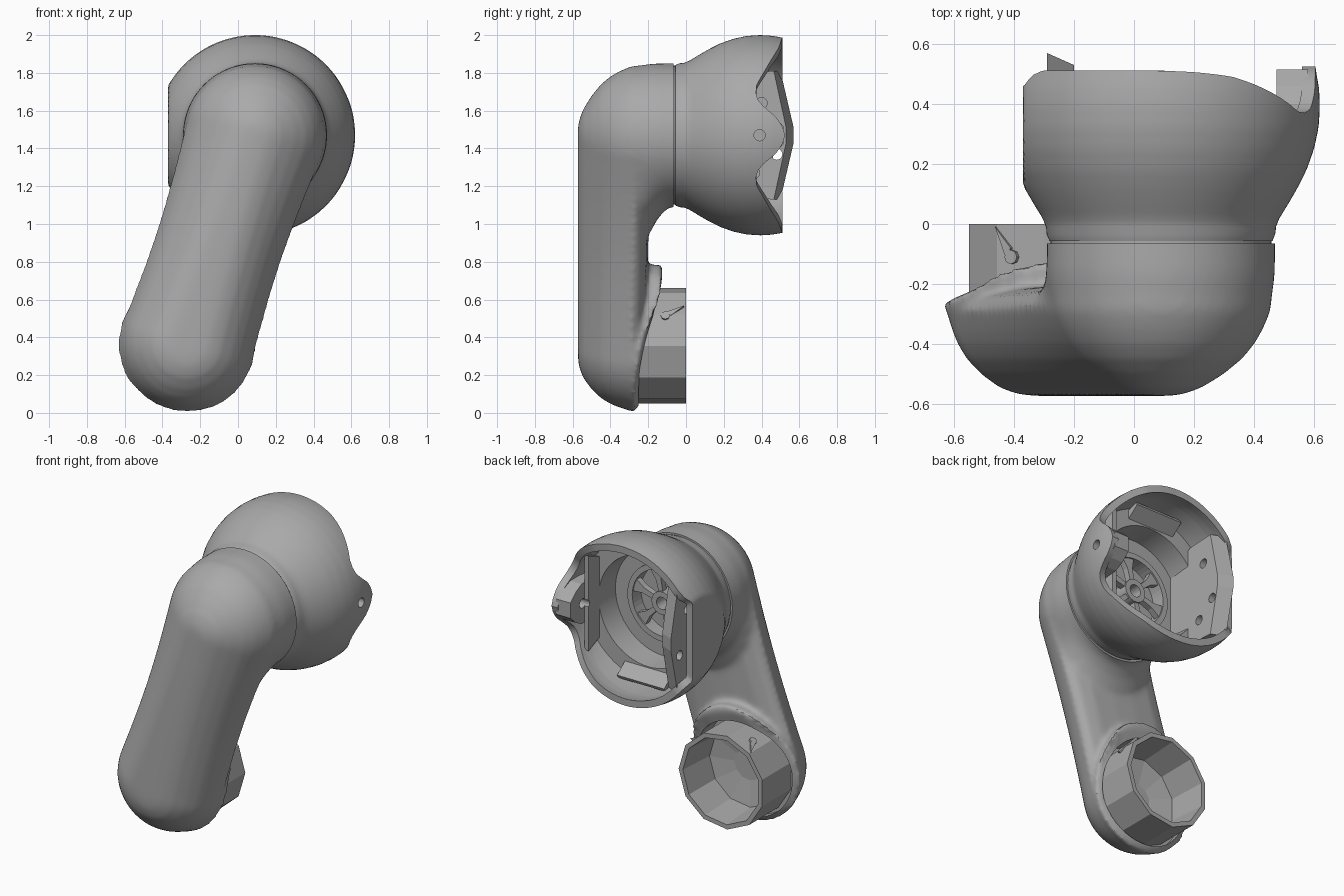
import bpy, bmesh, math
from mathutils import Vector

cube = bpy.data.objects.get("Cube")
if cube:
    bpy.data.objects.remove(cube, do_unlink=True)

grey = bpy.data.materials.new("shell_grey")
grey.use_nodes = True
COLOR = (0.4, 0.4, 0.4, 1)
grey.diffuse_color = COLOR
grey.node_tree.nodes["Principled BSDF"].inputs["Base Color"].default_value = COLOR

TOP, LOW = Vector((0.09, 0, 1.47)), Vector((-0.27, 0, 0.365))
AXIS = (LOW - TOP).normalized()
SIDE = Vector((-AXIS.z, 0, AXIS.x))
COLLAR = Vector((-0.255, 0, 0.355))


def loft(name, rings, caps=True, loop=False):
    """Skin a list of equal rings of points."""
    bm = bmesh.new()
    rows = [[bm.verts.new(p) for p in ring] for ring in rings]
    n = len(rows[0])
    for a, b in zip(rows, rows[1:] + (rows[:1] if loop else [])):
        for i in range(n):
            j = (i + 1) % n
            bm.faces.new((a[i], a[j], b[j], b[i]))
    if caps and not loop:
        bm.faces.new(rows[0])
        bm.faces.new(rows[-1])
    bmesh.ops.recalc_face_normals(bm, faces=bm.faces)
    mesh = bpy.data.meshes.new(name)
    bm.to_mesh(mesh)
    bm.free()
    mesh.materials.append(grey)
    obj = bpy.data.objects.new(name, mesh)
    bpy.context.collection.objects.link(obj)
    return obj


def ring(c, r, y, n=48):
    return [Vector((c.x + r * math.cos(2 * math.pi * i / n), y,
                    c.z + r * math.sin(2 * math.pi * i / n))) for i in range(n)]


def flared_ring(c, r, y, flare, toward):
    """Ring that swells only in one direction."""
    pts = []
    for p in ring(c, 1, 0, 64):
        d = p - c
        pts.append(c + d * (r + flare * max(0, d.dot(toward)) ** 3) + Vector((0, y, 0)))
    return pts


def prism(name, outline, x0, x1):
    """Extrude a (y, z) outline along x."""
    return loft(name, [[Vector((x, y, z)) for y, z in outline] for x in (x0, x1)])


def x_rod(name, y, z, r, x0, x1, n=20):
    pts = [(y + r * math.cos(2 * math.pi * i / n), z + r * math.sin(2 * math.pi * i / n)) for i in range(n)]
    return prism(name, pts, x0, x1)


def bake(obj):
    deps = bpy.context.evaluated_depsgraph_get()
    mesh = bpy.data.meshes.new_from_object(obj.evaluated_get(deps))
    obj.modifiers.clear()
    obj.data = mesh


def cut(obj, *cutters):
    for c in cutters:
        m = obj.modifiers.new("cut", 'BOOLEAN')
        m.operation, m.solver, m.object = 'DIFFERENCE', 'EXACT', c
    bake(obj)


def remove(*objs):
    for o in objs:
        bpy.data.objects.remove(o, do_unlink=True)


def smooth(obj, angle=35):
    bpy.ops.object.select_all(action='DESELECT')
    obj.select_set(True)
    bpy.context.view_layer.objects.active = obj
    bpy.ops.object.shade_smooth_by_angle(angle=math.radians(angle))


def interp(table, v):
    for (a, fa), (b, fb) in zip(table, table[1:]):
        if v <= b:
            t = max(0, (v - a) / (b - a))
            return fa + (fb - fa) * t
    return table[-1][1]


# Forearm shell: waisted capsule outline stacked in depth, blunter at the low end
outline = []
for center, r, start in ((TOP, 0.38, 0), (LOW, 0.365, math.pi)):
    other = LOW if center is TOP else TOP
    for i in range(25):
        a = start + math.pi * i / 24
        outline.append((center, (SIDE * math.cos(a) - AXIS * math.sin(a)) * r))
    for i in range(1, 16):
        t = i / 16
        half = r + (0.745 - 2 * r) * t - 0.025 * math.sin(math.pi * t)
        outline.append((center.lerp(other, t), SIDE * math.cos(start + math.pi) * half))
layers = ((-0.573, .07), (-0.567, .2), (-0.545, .36), (-0.5, .55), (-0.45, .71), (-0.4, .82),
          (-0.35, .895), (-0.3, .95), (-0.26, .975), (-0.22, .87), (-0.195, .6), (-0.185, .15))
body = []
for y, f in layers:
    body.append([])
    for c, d in outline:
        low = (TOP.z - c.z) / (TOP.z - LOW.z)
        back = -0.03 * low if y > -0.28 else 0
        body[-1].append(c + d * f ** (1 - 0.3 * low) + Vector((0, y + back, 0)))
arm = loft("arm_shell", body)

# Upper neck, flared only towards the forearm
neck = loft("neck", [flared_ring(TOP, r, y, flare, AXIS) for r, y, flare in (
    (.35, -0.3, .3), (.37, -0.24, .25), (.378, -0.18, .13), (.38, -0.15, .07), (.38, -0.11, .02),
    (.38, -0.08, 0), (.38, 0, 0))])

# Lower socket with a rim swept along the forearm axis
rim = ((-0.36, -0.272), (-0.06, -0.262), (0.11, -0.235), (0.2, -0.195), (0.3, -0.145), (0.37, -0.125))
socket = loft("socket", [flared_ring(LOW, .32, -0.36, .1, -AXIS),
                         [Vector((p.x, interp(rim, (LOW - p).dot(AXIS)), p.z))
                          for p in flared_ring(LOW, .367, 0, .06, -AXIS)]])
for part in (neck, socket):
    m = arm.modifiers.new("join", 'BOOLEAN')
    m.operation, m.solver, m.object = 'UNION', 'EXACT', part
m = arm.modifiers.new("blend", 'REMESH')
m.mode, m.voxel_size = 'VOXEL', 0.015
m = arm.modifiers.new("soften", 'SMOOTH')
m.factor, m.iterations = 0.5, 9
bake(arm)
trim = loft("trim", [ring(TOP, 0.6, -0.065), ring(TOP, 0.6, 0.2)])
bore = loft("bore", [ring(LOW, 0.325, -0.3), ring(LOW, 0.325, 0.1)])
cut(arm, trim, bore)
remove(neck, socket, trim, bore)
if not arm.data.materials:
    arm.data.materials.append(grey)
smooth(arm, 40)

# Faceted elbow collar: open cup with flat sides
N = 11
loft("elbow_collar", [ring(COLLAR, 0.1, -0.32, N), ring(COLLAR, 0.308, -0.31, N), ring(COLLAR, 0.308, 0, N),
                      ring(COLLAR, 0.278, 0, N), ring(COLLAR, 0.26, -0.25, N), ring(COLLAR, 0.1, -0.28, N)])
# Small screw bosses with slanted fins on the collar
for i, a in enumerate((0.55, 2.1)):
    d = Vector((math.cos(a), 0, math.sin(a)))
    u = Vector((-d.z, 0, d.x))
    base = COLLAR + d * 0.283 + Vector((0, -0.11, 0))
    boss = [[base + d * h + (u * math.cos(k * math.pi / 4) + Vector((0, math.sin(k * math.pi / 4), 0))) * 0.024
             for k in range(8)] for h in (0, 0.027)]
    loft(f"screw_boss_{i + 1}", boss)
    fin = (base + u * 0.02, base + Vector((0, 0.03, 0)), base + u * 0.06 + Vector((0, 0.1, 0)))
    loft(f"boss_fin_{i + 1}", [[p + d * h for p in fin] for h in (0, 0.027)])

# Shoulder shell: revolved bowl, one flat side, scalloped rim with a tab
profile = ((-0.056, .372), (-0.045, .38), (-0.01, .383), (0.02, .395), (0.06, .42), (0.12, .455), (0.18, .485),
           (0.25, .51), (0.32, .525), (0.39, .53), (0.45, .527), (0.52, .515))
tab_rim = ((0, .525), (0.05, .51), (0.1, .475), (0.14, .425), (0.18, .385), (0.22, .37), (0.27, .375),
           (0.33, .41), (0.4, .45), (0.47, .49), (0.53, .51))
flat_rim = ((-0.87, .46), (-0.83, .495), (-0.76, .512))
FLAT = -0.37
M = 144


def bowl_ring(s, wall=0.0, fixed=None):
    """Ring at fraction s from neck to rim; fixed gives a plain (y, radius)."""
    pts = []
    for i in range(M):
        a = 2 * math.pi * i / M
        dx, dz = math.cos(a), math.sin(a)
        edge = interp(tab_rim, abs(dz) * 0.53) if dx > 0 else interp(flat_rim, dx)
        if fixed:
            y, r = fixed
        else:
            y = -0.056 + s * (edge + 0.056)
            r = interp(profile, y) - wall
        pts.append(Vector((max(TOP.x + r * dx, FLAT + wall), y, TOP.z + r * dz)))
    return pts


rings = [bowl_ring(0, fixed=f) for f in ((-0.068, .2), (-0.068, .368), (-0.057, .368))]
rings += [bowl_ring(k / 24) for k in range(25)]
rings += [bowl_ring(1 - k / 40, 0.045) for k in range(9)]
# Inner step, floor and hub recess
rings += [bowl_ring(0, 0.045, f) for f in ((0.26, .465), (0.26, .39), (0.26, .36), (0.1, .35), (0.1, .24),
                                           (0.03, .24), (0.03, .05))]
shoulder = loft("shoulder_shell", rings)

# Mounting tab behind the scalloped rim, and its inner plate
z0 = TOP.z
tab_pts = [(0.27, z0 - 0.14), (0.4, z0 - 0.13), (0.46, z0 - 0.1), (0.515, z0 - 0.05)]
tab_pts += [(y, 2 * z0 - z) for y, z in reversed(tab_pts)]
tab = prism("mount_tab", tab_pts, 0.475, 0.58)
plate_pts = [(0.15, z0 - 0.22), (0.37, z0 - 0.31), (0.37, z0 + 0.31), (0.15, z0 + 0.22)]
inner_plate = prism("inner_plate", plate_pts, 0.445, 0.475)

# Pointed side plate with a slanted edge and bolt holes
side_pts = [(0.08, z0 - 0.2), (0.3, z0 - 0.33), (0.5, z0 - 0.34), (0.57, z0 - 0.04)]
side_pts += [(y, 2 * z0 - z) for y, z in reversed(side_pts)]
side_plate = loft("side_plate", [[Vector((x, y * k, z)) for y, z in side_pts]
                                 for x, k in ((-0.29, 1), (-0.2, 0.93))])

pin = x_rod("pin", 0.39, z0, 0.03, 0.4, 0.8)
for part in (shoulder, tab, inner_plate):
    cut(part, pin)
bolts = [x_rod("bolt", y, z0 + dz, 0.03, -0.34, -0.1) for y, dz in ((0.48, -0.1), (0.4, 0.17), (0.36, -0.2))]
cut(side_plate, *bolts)
remove(pin, *bolts)
smooth(shoulder)

# Slanted shelves at the top and bottom of the bowl
for label, s in (("upper", 1), ("lower", -1)):
    shelf = [(0.25, z0 + s * 0.36), (0.34, z0 + s * 0.43), (0.33, z0 + s * 0.45), (0.25, z0 + s * 0.42)]
    prism(f"{label}_shelf", shelf, -0.08, 0.26)

# Spoked hub on the bowl floor
for label, r_out, r_in in (("hub_rim", 0.25, 0.215), ("hub_center", 0.075, 0.04)):
    loft(label, [ring(TOP, r_out, 0.03), ring(TOP, r_out, 0.12), ring(TOP, r_in, 0.12), ring(TOP, r_in, 0.03)],
         loop=True)
for k in range(6):
    a = math.pi * k / 3 + 0.3
    d, u = Vector((math.cos(a), 0, math.sin(a))), Vector((-math.sin(a), 0, math.cos(a)))
    ends = []
    for r, w in ((0.06, 0.015), (0.15, 0.02), (0.23, 0.05)):
        ends.append([TOP + d * r + u * w * su + Vector((0, y, 0))
                     for su, y in ((-1, 0.07), (1, 0.07), (1, 0.11), (-1, 0.11))])
    loft(f"hub_spoke_{k + 1}", ends)
